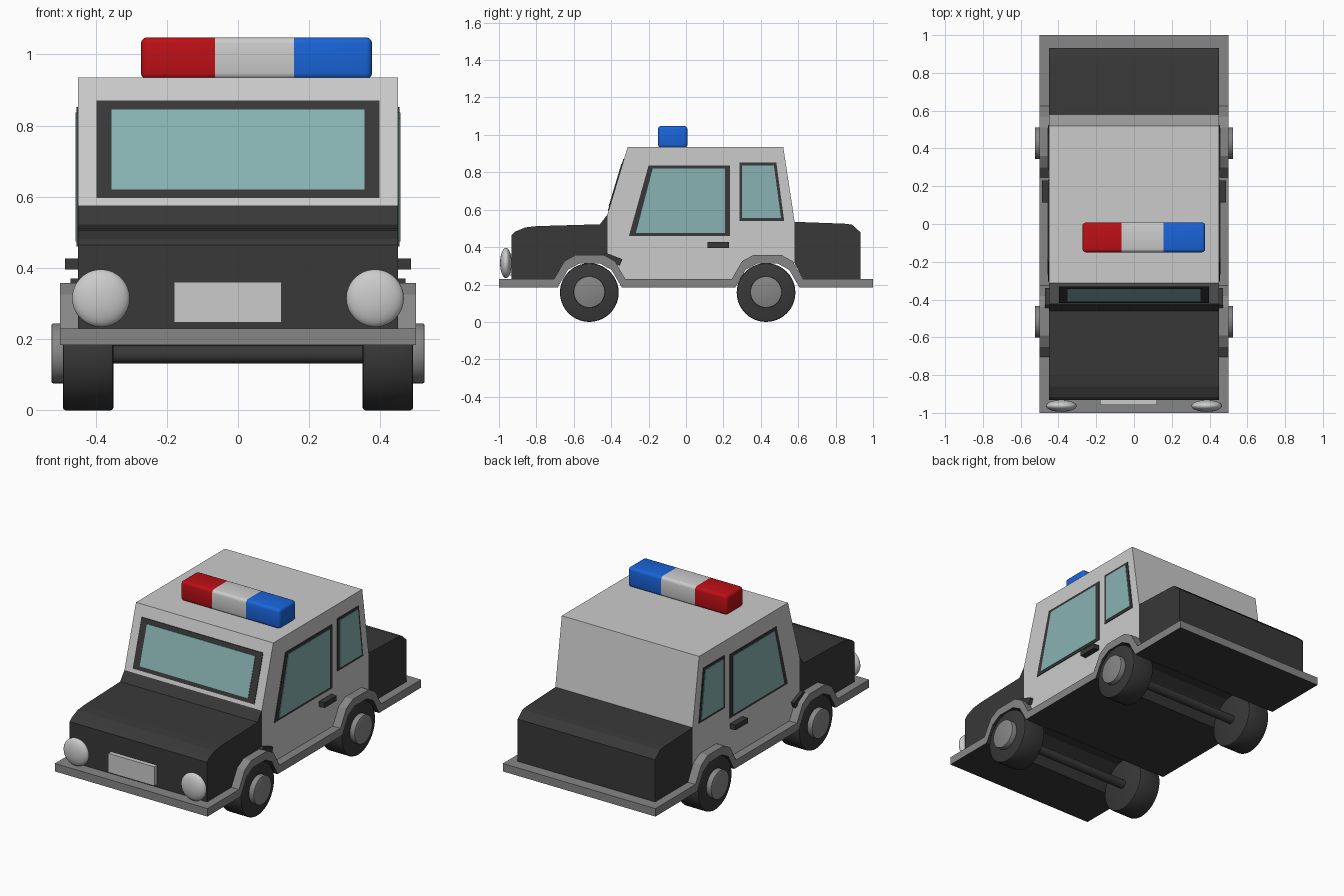
import bpy, bmesh, math
from mathutils import Matrix, Vector

if "Cube" in bpy.data.objects:
    bpy.data.objects.remove(bpy.data.objects["Cube"])


def material(name, r, g, b):
    m = bpy.data.materials.new(name)
    m.diffuse_color = (r, g, b, 1)
    m.use_nodes = True
    m.node_tree.nodes["Principled BSDF"].inputs["Base Color"].default_value = m.diffuse_color
    return m


LIGHT = material("light_grey", 0.7, 0.7, 0.7)
MID = material("mid_grey", 0.24, 0.24, 0.24)
DARK = material("dark_grey", 0.04, 0.04, 0.04)
GLASS = material("glass", 0.25, 0.45, 0.45)
RED = material("red", 0.5, 0.005, 0.008)
BLUE = material("blue", 0.01, 0.13, 0.7)


def finish(name, bm, *mats):
    bmesh.ops.recalc_face_normals(bm, faces=bm.faces)
    me = bpy.data.meshes.new(name)
    bm.to_mesh(me)
    bm.free()
    ob = bpy.data.objects.new(name, me)
    bpy.context.collection.objects.link(ob)
    for m in mats:
        me.materials.append(m)
    return ob


def smooth(ob, angle=35):
    bpy.ops.object.select_all(action='DESELECT')
    ob.select_set(True)
    bpy.context.view_layer.objects.active = ob
    bpy.ops.object.shade_smooth_by_angle(angle=math.radians(angle))


def prism(name, pts, x0, x1, *mats):
    """Side-view (y, z) outline extruded from x0 to x1."""
    bm = bmesh.new()
    face = bm.faces.new([bm.verts.new((x0, y, z)) for y, z in pts])
    ext = bmesh.ops.extrude_face_region(bm, geom=[face])
    verts = [v for v in ext["geom"] if isinstance(v, bmesh.types.BMVert)]
    bmesh.ops.translate(bm, verts=verts, vec=(x1 - x0, 0, 0))
    return finish(name, bm, *mats)


def box_bm(lo, hi, bevel=0.0, segments=2):
    lo, hi = Vector(lo), Vector(hi)
    bm = bmesh.new()
    bmesh.ops.create_cube(bm, size=1, matrix=Matrix.Translation((lo + hi) / 2)
                          @ Matrix.Diagonal((*(hi - lo), 1)))
    if bevel:
        bmesh.ops.bevel(bm, geom=bm.edges[:], offset=bevel, segments=segments,
                        profile=0.5, affect='EDGES')
    return bm


def cylinder(name, x0, x1, y, z, r, mat, bevel=0.0, sides=40):
    bm = bmesh.new()
    bmesh.ops.create_cone(bm, cap_ends=True, segments=sides, radius1=r, radius2=r,
                          depth=x1 - x0,
                          matrix=Matrix.Translation(((x0 + x1) / 2, y, z))
                          @ Matrix.Rotation(math.pi / 2, 4, 'Y'))
    if bevel:
        rims = [e for e in bm.edges if abs(e.verts[0].co.x - e.verts[1].co.x) < 1e-5]
        bmesh.ops.bevel(bm, geom=rims, offset=bevel, segments=2, profile=0.5,
                        affect='EDGES')
    ob = finish(name, bm, mat)
    smooth(ob)


def arch(c, inset=0.0, drop=0.0):
    """Six-point wheel arch outline, front to back."""
    half = [(0.19, 0.23), (0.135, 0.325), (0.075, 0.358)]
    return ([(c - d + inset, z - drop) for d, z in half]
            + [(c + d - inset, z - drop) for d, z in reversed(half)])


FRONT, REAR, W = -0.515, 0.435, 0.45

# Skirt: bumper and wheel-arch strip with dark underside
top = [(-1, 0.23)] + arch(FRONT) + arch(REAR) + [(1, 0.23)]
under = [(-1, 0.183)] + arch(FRONT, 0.018, 0.047) + arch(REAR, 0.018, 0.047) + [(1, 0.183)]
skirt = prism("skirt", top + under[::-1], -0.5, 0.5, MID, DARK)
for p in skirt.data.polygons:
    if p.normal.z < -0.2:
        p.material_index = 1

# Body sections, each resting on the skirt outline
prism("hood", [(-0.932, 0.23), (-0.932, 0.465), (-0.915, 0.482), (-0.86, 0.505),
               (-0.8, 0.512), (-0.46, 0.522), (-0.42, 0.575), (-0.42, 0.35)]
      + arch(FRONT)[3::-1], -W, W, DARK)
prism("cabin", [(-0.42, 0.346), (-0.42, 0.575), (-0.312, 0.935), (0.52, 0.935),
                (0.58, 0.54), (0.58, 0.315)]
      + arch(REAR)[4::-1] + arch(FRONT)[:3:-1], -W, W, LIGHT)
prism("trunk", [(0.58, 0.315), (0.58, 0.535), (0.85, 0.525), (0.888, 0.52),
                (0.932, 0.48), (0.932, 0.23)] + arch(REAR)[:4:-1], -W, W, DARK)


# Windscreen: thin slabs lying on the sloped cabin front
def slope_slab(z0, z1, out):
    y = lambda z: -0.42 + 0.3 * (z - 0.575)
    return [(y(z0) - out, z0), (y(z1) - out, z1), (y(z1) + 0.01, z1), (y(z0) + 0.01, z0)]


prism("windscreen_frame", slope_slab(0.597, 0.87, 0.004), -0.398, 0.398, DARK)
prism("windscreen_glass", slope_slab(0.62, 0.845, 0.007), -0.355, 0.355, GLASS)

# Side windows, door handles and dark fender tips
side_parts = [
    ("front_window_frame", [(-0.305, 0.46), (-0.2, 0.837), (0.235, 0.837), (0.235, 0.46)], 0.44, 0.454, DARK),
    ("front_window_glass", [(-0.268, 0.475), (-0.178, 0.82), (0.208, 0.82), (0.208, 0.475)], 0.44, 0.457, GLASS),
    ("rear_window_frame", [(0.285, 0.54), (0.285, 0.852), (0.483, 0.852), (0.525, 0.54)], 0.44, 0.454, DARK),
    ("rear_window_glass", [(0.3, 0.555), (0.3, 0.837), (0.47, 0.837), (0.508, 0.555)], 0.44, 0.457, GLASS),
    ("door_handle", [(0.115, 0.396), (0.115, 0.426), (0.23, 0.426), (0.23, 0.396)], 0.44, 0.486, DARK),
    ("fender_tip", [(-0.45, 0.355), (-0.43, 0.37), (-0.34, 0.335), (-0.355, 0.3), (-0.385, 0.315)], 0.44, 0.47, DARK),
]
for s, side in ((-1, "left"), (1, "right")):
    for name, pts, x0, x1, mat in side_parts:
        prism(f"{side}_{name}", pts, s * x0, s * x1, mat)

    # Headlight
    bm = bmesh.new()
    bmesh.ops.create_uvsphere(bm, u_segments=32, v_segments=16, radius=1,
                              matrix=Matrix.Translation((s * 0.385, -0.963, 0.315))
                              @ Matrix.Diagonal((0.081, 0.031, 0.081, 1)))
    smooth(finish(f"{side}_headlight", bm, LIGHT), 60)

    # Wheels
    for end, y in (("front", -0.517), ("rear", 0.428)):
        a, b = sorted((s * 0.35, s * 0.492))
        cylinder(f"{side}_{end}_tire", a, b, y, 0.157, 0.157, DARK, 0.008)
        a, b = sorted((s * 0.47, s * 0.524))
        cylinder(f"{side}_{end}_hubcap", a, b, y, 0.16, 0.084, MID, 0.004)

# Axles
for end, y in (("front", -0.517), ("rear", 0.428)):
    cylinder(f"{end}_axle", -0.4, 0.4, y, 0.157, 0.026, DARK, sides=20)

# Front plate
finish("front_plate", box_bm((-0.18, -0.958, 0.247), (0.122, -0.925, 0.36)), LIGHT)

# Roof light bar: one rounded box split into three colours
bm = box_bm((-0.273, -0.15, 0.93), (0.377, 0.008, 1.048), 0.018, 3)
for x in (-0.065, 0.157):
    bmesh.ops.bisect_plane(bm, geom=bm.verts[:] + bm.edges[:] + bm.faces[:],
                           plane_co=(x, 0, 0), plane_no=(1, 0, 0))
for f in bm.faces:
    x = f.calc_center_median().x
    f.material_index = 0 if x < -0.065 else 1 if x < 0.157 else 2
smooth(finish("light_bar", bm, RED, LIGHT, BLUE), 40)
